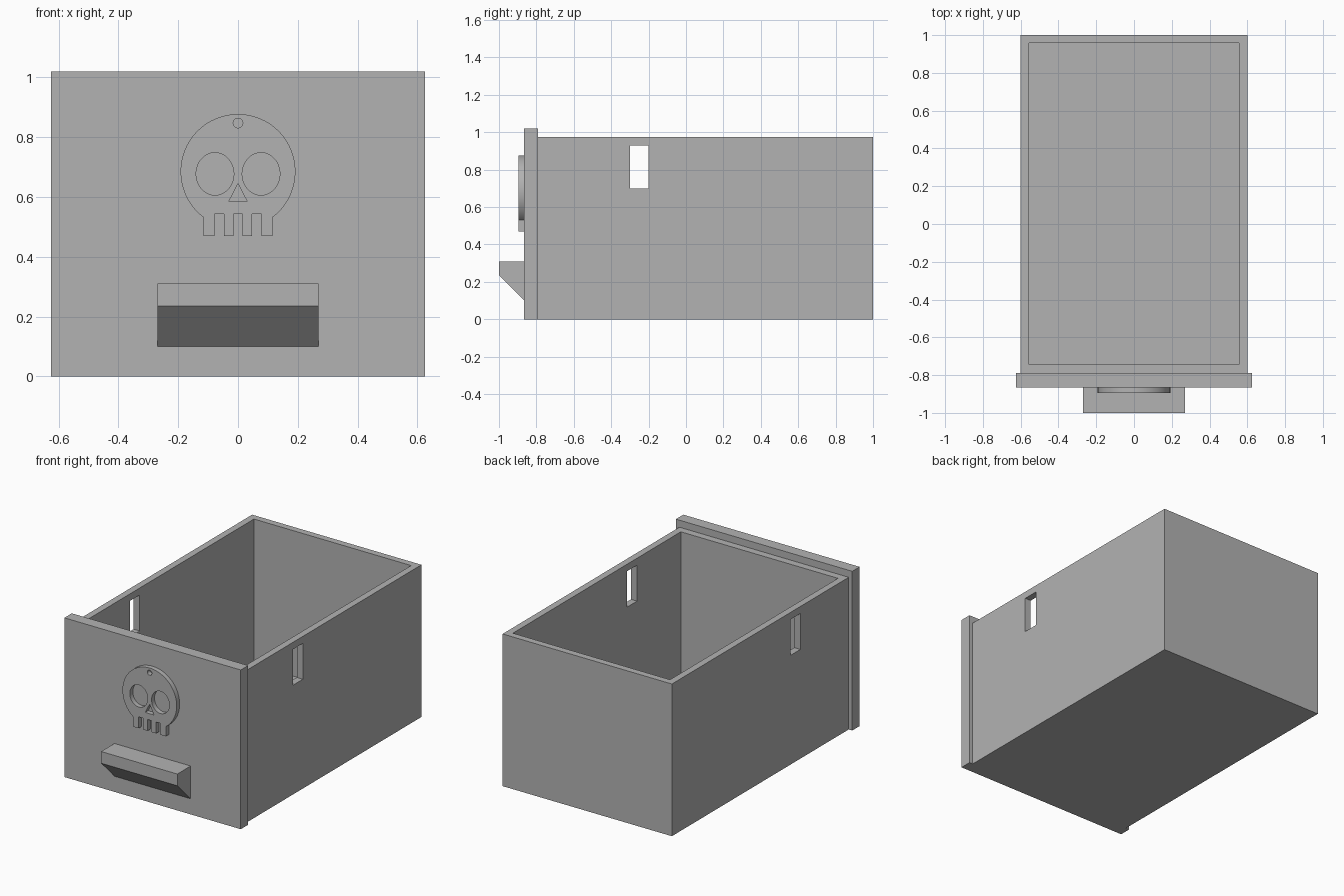
import bpy, bmesh, math

default = bpy.data.objects.get("Cube")
if default:
    bpy.data.objects.remove(default, do_unlink=True)

GREY = (0.45, 0.45, 0.45, 1)
grey = bpy.data.materials.new("plain grey")
grey.use_nodes = True
grey.diffuse_color = GREY
grey.node_tree.nodes["Principled BSDF"].inputs["Base Color"].default_value = GREY


def add_object(name, data):
    ob = bpy.data.objects.new(name, data)
    bpy.context.scene.collection.objects.link(ob)
    data.materials.append(grey)
    return ob


def prism(name, profile, x):
    """Extrude a (y, z) profile from -x to x."""
    bm = bmesh.new()
    face = bm.faces.new([bm.verts.new((-x, y, z)) for y, z in profile])
    new = bmesh.ops.extrude_face_region(bm, geom=[face])["geom"]
    verts = [v for v in new if isinstance(v, bmesh.types.BMVert)]
    bmesh.ops.translate(bm, verts=verts, vec=(2 * x, 0, 0))
    bmesh.ops.recalc_face_normals(bm, faces=bm.faces)
    mesh = bpy.data.meshes.new(name)
    bm.to_mesh(mesh)
    bm.free()
    return add_object(name, mesh)


def box(name, x, y0, y1, z0, z1):
    return prism(name, [(y0, z0), (y1, z0), (y1, z1), (y0, z1)], x)


def cut(target, cutter):
    cutter.hide_render = True
    cutter.hide_set(True)
    cutter.display_type = 'WIRE'
    mod = target.modifiers.new(cutter.name, 'BOOLEAN')
    mod.operation = 'DIFFERENCE'
    mod.solver = 'EXACT'
    mod.object = cutter
    bpy.context.view_layer.objects.active = target
    bpy.ops.object.modifier_apply(modifier=mod.name)
    bpy.data.objects.remove(cutter, do_unlink=True)


# Open drawer box with a slot through both side walls
drawer = box("drawer_box", 0.6, -0.79, 1.0, 0, 0.975)
cut(drawer, box("cavity_cutter", 0.557, -0.743, 0.957, 0.043, 1.2))
cut(drawer, box("slot_cutter", 0.8, -0.3, -0.2, 0.7, 0.93))

# Front panel and wedge handle
box("front_panel", 0.625, -0.865, -0.79, 0, 1.02)
prism("handle", [(-0.865, 0.31), (-1, 0.31), (-1, 0.235), (-0.865, 0.1)], 0.27)


# Skull emblem: one filled outline with holes
def ellipse(cx, cz, rx, rz, n=64):
    turns = [2 * math.pi * i / n for i in range(n)]
    return [(cx + rx * math.cos(a), cz + rz * math.sin(a)) for a in turns]


RADIUS, CENTRE, JAW = 0.192, 0.685, 0.115
start = -math.acos(JAW / RADIUS)
sweep = math.pi - 2 * start
dome = [(RADIUS * math.cos(start + sweep * i / 72),
         CENTRE + RADIUS * math.sin(start + sweep * i / 72)) for i in range(73)]
teeth = []
for left, right in ((-JAW, -0.078), (-0.046, -0.015), (0.015, 0.046), (0.078, JAW)):
    if left > -JAW:
        teeth.append((left, 0.543))
    teeth += [(left, 0.47), (right, 0.47)]
    if right < JAW:
        teeth.append((right, 0.543))
nose = [(-0.031, 0.584), (0.031, 0.584), (0, 0.645)]
outlines = [dome + teeth, nose, ellipse(0, 0.847, 0.016, 0.016, 32)]
outlines += [ellipse(s * 0.077, 0.677, 0.063, 0.071) for s in (-1, 1)]

curve = bpy.data.curves.new("skull_emblem", 'CURVE')
curve.dimensions = '2D'
curve.fill_mode = 'BOTH'
curve.extrude = 0.016
for points in outlines:
    spline = curve.splines.new('POLY')
    spline.points.add(len(points) - 1)
    for p, (x, z) in zip(spline.points, points):
        p.co = (x, z, 0, 1)
    spline.use_cyclic_u = True
skull = add_object("skull_emblem", curve)
skull.rotation_euler.x = math.pi / 2
skull.location.y = -0.879

# Turn the emblem into a clean mesh with smooth rims
bpy.ops.object.select_all(action='DESELECT')
skull.select_set(True)
bpy.context.view_layer.objects.active = skull
bpy.ops.object.convert(target='MESH')
bm = bmesh.new()
bm.from_mesh(skull.data)
bmesh.ops.remove_doubles(bm, verts=bm.verts, dist=0.0002)
bmesh.ops.recalc_face_normals(bm, faces=bm.faces)
bm.to_mesh(skull.data)
bm.free()
bpy.ops.object.shade_smooth_by_angle(angle=math.radians(30))
